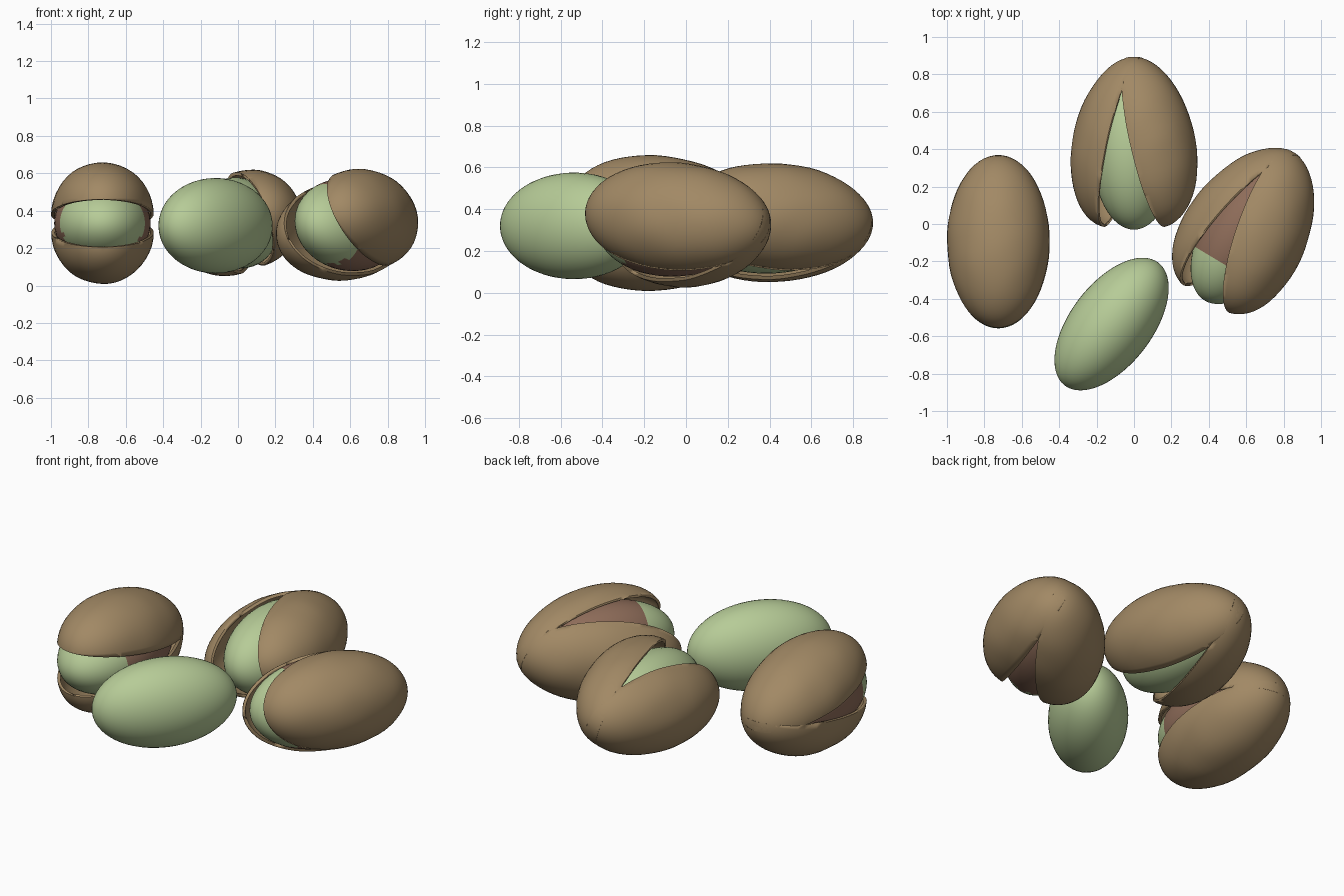
import bpy, bmesh, math, random
from mathutils import Matrix, Vector, noise

if "Cube" in bpy.data.objects:
    bpy.data.objects.remove(bpy.data.objects["Cube"])

random.seed(4)


def material(name, rgb):
    m = bpy.data.materials.new(name)
    m.diffuse_color = (*rgb, 1)
    m.use_nodes = True
    m.node_tree.nodes["Principled BSDF"].inputs["Base Color"].default_value = m.diffuse_color
    return m


SHELL = material("shell_tan", (0.36, 0.25, 0.13))
KERNEL = material("kernel_green", (0.47, 0.60, 0.31))
SKIN = material("kernel_skin", (0.27, 0.15, 0.10))


def ellipsoid(size, u=48, v=32):
    # sphere with its poles on the long y axis
    bm = bmesh.new()
    bmesh.ops.create_uvsphere(bm, u_segments=u, v_segments=v, radius=1)
    bmesh.ops.rotate(bm, verts=bm.verts, matrix=Matrix.Rotation(math.pi / 2, 3, 'X'))
    bmesh.ops.scale(bm, verts=bm.verts, vec=size)
    return bm


def finish(bm, name, mats, matrix):
    me = bpy.data.meshes.new(name)
    bm.to_mesh(me)
    bm.free()
    for m in mats:
        me.materials.append(m)
    ob = bpy.data.objects.new(name, me)
    bpy.context.collection.objects.link(ob)
    ob.matrix_world = matrix
    bpy.ops.object.select_all(action='DESELECT')
    ob.select_set(True)
    bpy.context.view_layer.objects.active = ob
    bpy.ops.object.shade_smooth_by_angle(angle=math.radians(40))
    return ob


def placement(loc, yaw, roll):
    return (Matrix.Translation(loc) @ Matrix.Rotation(math.radians(yaw), 4, 'Z')
            @ Matrix.Rotation(math.radians(-roll), 4, 'Y'))


def half_shell(name, place, side, size, tilt, pivot, seed):
    bm = ellipsoid(size)
    # keep one side of the seam
    bmesh.ops.bisect_plane(bm, geom=bm.verts[:] + bm.edges[:] + bm.faces[:],
                           plane_co=(0, 0, 0), plane_no=(side, 0, 0), clear_inner=True)
    # gentle bumps on the shell
    for v in bm.verts:
        n = noise.noise(v.co * 7 + Vector((seed, 0, 0)))
        f = 1 + 0.014 * n
        v.co.x *= f
        v.co.z *= f
    hinge = (Matrix.Translation((0, pivot, 0))
             @ Matrix.Rotation(math.radians(tilt * side), 4, 'Z')
             @ Matrix.Translation((0, -pivot, 0)))
    ob = finish(bm, name, [SHELL], place @ hinge)
    sol = ob.modifiers.new("thickness", 'SOLIDIFY')
    sol.thickness = 0.018
    sol.offset = -1


def kernel(name, place, size, shift=0.0, skinned=False):
    bm = ellipsoid(size)
    if skinned:
        # ragged skin covering the hinge end
        for f in bm.faces:
            c = f.calc_center_median()
            if c.y + 0.05 * noise.noise(c * 12) + random.uniform(-.015, .015) > -0.2:
                f.material_index = 1
    finish(bm, name, [KERNEL, SKIN], place @ Matrix.Translation((0, shift, 0)))


# name, location, yaw, roll, shell size, opening tilt, kernel skin
nuts = [
    ("left", (-0.725, -0.098, 0.333), 0, 90, (0.268, 0.467, 0.274), 9.7, True),
    ("back", (0.0, 0.43, 0.335), 0, 19, (0.265, 0.465, 0.262), 13.0, False),
    ("right", (0.615, -0.015, 0.325), -31, 26, (0.268, 0.465, 0.27), 12.0, True),
]
for i, (name, loc, yaw, roll, size, tilt, skin) in enumerate(nuts):
    place = placement(loc, yaw, roll)
    for side, label in ((1, "a"), (-1, "b")):
        half_shell(f"{name}_shell_half_{label}", place, side, size, tilt, 0.29, i * 5 + side)
    kernel(f"{name}_kernel", place, (0.22, 0.415, size[2] - 0.016), -0.045, skin)

# loose kernel in front
kernel("loose_kernel", placement((-0.12, -0.535, 0.32), -37.3, 0), (0.22, 0.413, 0.255))
